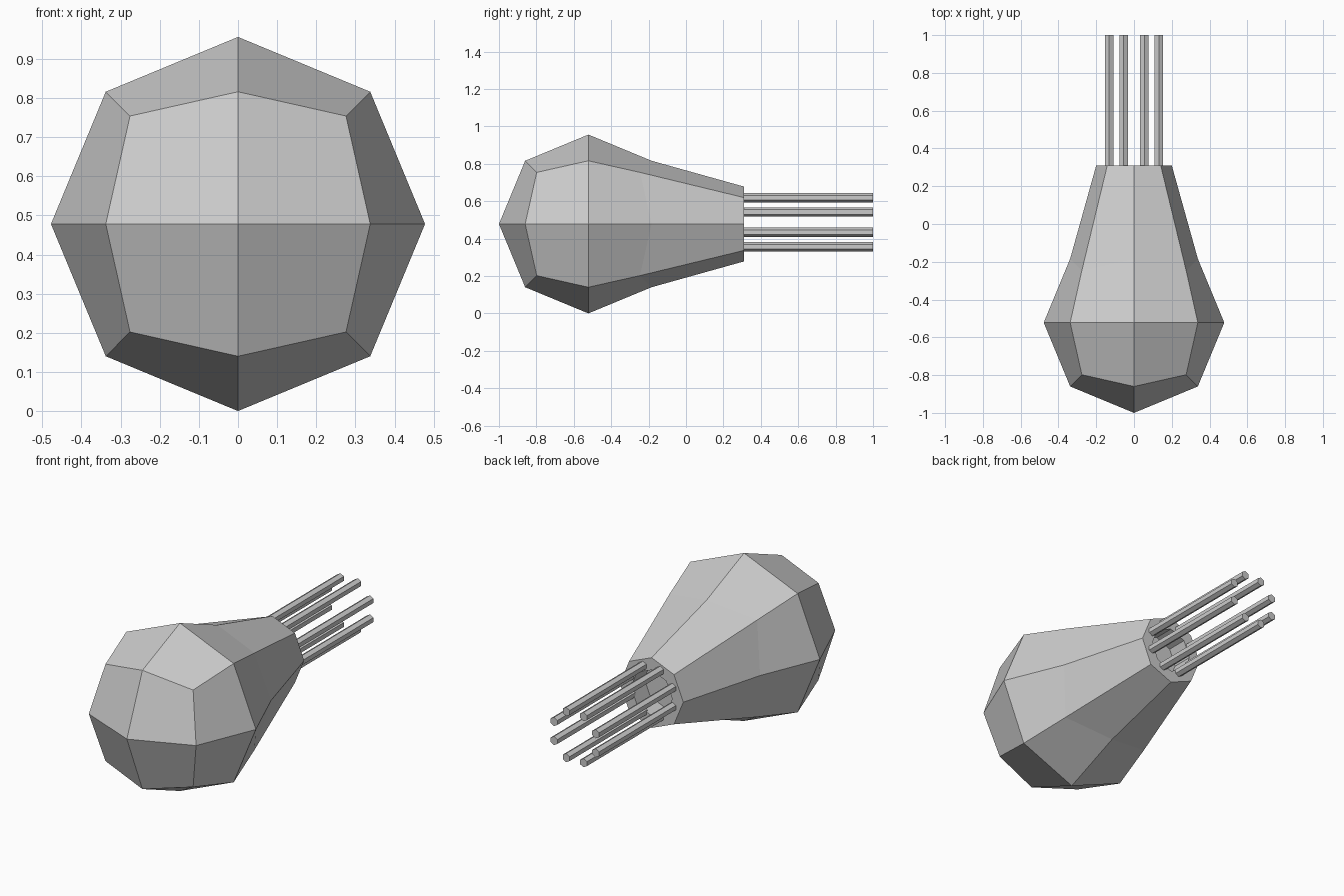
import bpy, bmesh, math
from mathutils import Vector, Matrix

if "Cube" in bpy.data.objects:
    bpy.data.objects.remove(bpy.data.objects["Cube"])

R = 0.478                        # head radius
CENTRE = Vector((0, -1 + R, R))  # head centre


def add_object(name, bm):
    bmesh.ops.recalc_face_normals(bm, faces=bm.faces[:])
    mesh = bpy.data.meshes.new(name)
    bm.to_mesh(mesh)
    bm.free()
    obj = bpy.data.objects.new(name, mesh)
    bpy.context.collection.objects.link(obj)
    return obj


# Body: a subdivided cube blown up to a ball, its open back drawn out to a neck
bm = bmesh.new()
bmesh.ops.create_cube(bm, size=2)
bmesh.ops.subdivide_edges(bm, edges=bm.edges[:], cuts=1, use_grid_fill=True)
for v in bm.verts:
    v.co = v.co.normalized() * R
back = max(bm.verts, key=lambda v: v.co.y)
bmesh.ops.delete(bm, geom=[back], context='VERTS')
bmesh.ops.translate(bm, verts=bm.verts[:], vec=CENTRE)

# Neck, rim, recess wall
edges = [e for e in bm.edges if e.is_boundary]
for radius, y in ((0.20, 0.31), (0.13, 0.31), (0.13, 0.19)):
    out = bmesh.ops.extrude_edge_only(bm, edges=edges)['geom']
    edges = [g for g in out if isinstance(g, bmesh.types.BMEdge)]
    for v in (g for g in out if isinstance(g, bmesh.types.BMVert)):
        d = Vector((v.co.x, 0, v.co.z - R)).normalized() * radius
        v.co = Vector((d.x, y, R + d.z))
# Recess floor
bmesh.ops.contextual_create(bm, geom=edges)
add_object("body", bm)

# Tentacles: eight straight hexagonal rods around the rim
START, END = 0.30, 1.0
for i in range(8):
    a = math.radians(22.5 + 45 * i)
    bm = bmesh.new()
    place = (Matrix.Translation((0.142 * math.cos(a), (START + END) / 2,
                                 R + 0.01 + 0.142 * math.sin(a)))
             @ Matrix.Rotation(math.pi / 2, 4, 'X'))
    bmesh.ops.create_cone(bm, cap_ends=True, segments=6, radius1=0.025,
                          radius2=0.025, depth=END - START, matrix=place)
    add_object(f"tentacle_{i + 1}", bm)
